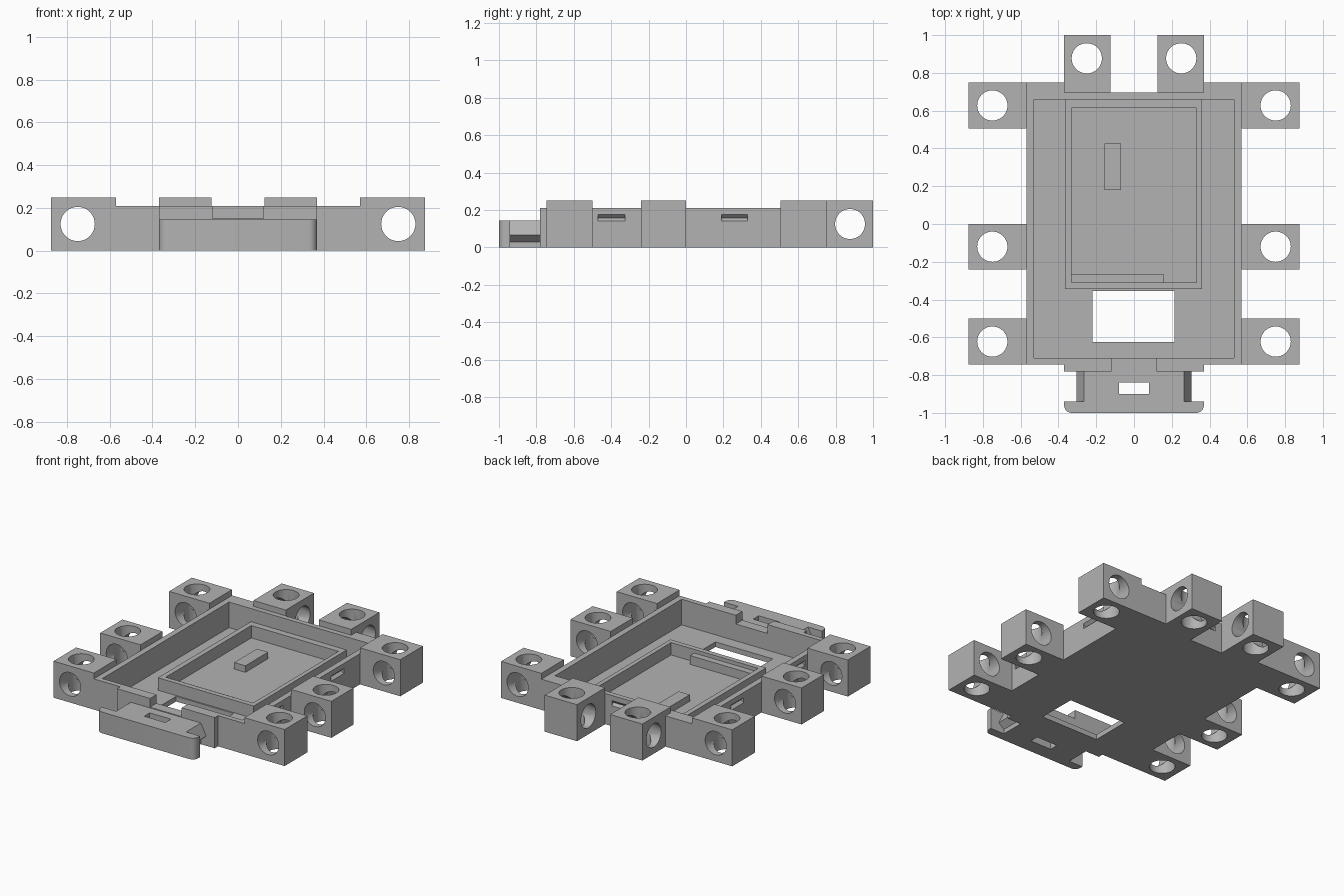
import bpy
import bmesh
import math

start_cube = bpy.data.objects.get("Cube")
if start_cube:
    bpy.data.objects.remove(start_cube, do_unlink=True)

grey = bpy.data.materials.new("plain grey")
grey.use_nodes = True
grey.diffuse_color = (0.45, 0.45, 0.45, 1)
grey.node_tree.nodes["Principled BSDF"].inputs["Base Color"].default_value = (0.45, 0.45, 0.45, 1)

parts = []


def prism(name, points, lo, hi, axis="z", cutter=False):
    """Extrude a 2D profile along an axis."""
    place = {"x": lambda a, b, t: (t, a, b),
             "y": lambda a, b, t: (a, t, b),
             "z": lambda a, b, t: (a, b, t)}[axis]
    bm = bmesh.new()
    low = [bm.verts.new(place(a, b, lo)) for a, b in points]
    high = [bm.verts.new(place(a, b, hi)) for a, b in points]
    bm.faces.new(low)
    bm.faces.new(high)
    n = len(points)
    for i in range(n):
        j = (i + 1) % n
        bm.faces.new((low[i], low[j], high[j], high[i]))
    bmesh.ops.recalc_face_normals(bm, faces=bm.faces)
    mesh = bpy.data.meshes.new(name)
    bm.to_mesh(mesh)
    bm.free()
    mesh.materials.append(grey)
    obj = bpy.data.objects.new(name, mesh)
    bpy.context.collection.objects.link(obj)
    if cutter:
        obj.hide_render = True
    else:
        parts.append(obj)
    return obj


def box(name, x0, x1, y0, y1, z0, z1, cutter=False):
    return prism(name, [(x0, y0), (x1, y0), (x1, y1), (x0, y1)], z0, z1, "z", cutter)


def bore(a, b, lo, hi, axis, radius=0.08, sides=48):
    ring = [(a + radius * math.cos(math.tau * i / sides),
             b + radius * math.sin(math.tau * i / sides)) for i in range(sides)]
    return prism("bore_cutter", ring, lo, hi, axis, True)


def cut(obj, cutters):
    """Subtract the cutters, bake the result and drop the cutters."""
    for c in cutters:
        mod = obj.modifiers.new("cut", "BOOLEAN")
        mod.operation = "DIFFERENCE"
        mod.solver = "EXACT"
        mod.object = c
    bpy.context.view_layer.update()
    graph = bpy.context.evaluated_depsgraph_get()
    baked = bpy.data.meshes.new_from_object(obj.evaluated_get(graph))
    obj.modifiers.clear()
    obj.data = baked
    for c in cutters:
        bpy.data.objects.remove(c, do_unlink=True)


FLOOR, RIM, LUG = 0.035, 0.21, 0.25

# Tray: shallow box with a recess in the back edge
outline = [(-0.57, -0.745), (0.57, -0.745), (0.57, 0.75), (0.37, 0.75),
           (0.37, 0.695), (-0.37, 0.695), (-0.37, 0.75), (-0.57, 0.75)]
tray = prism("tray", outline, 0, RIM)
tray_cutters = [
    box("cavity", -0.53, 0.53, -0.71, 0.66, FLOOR, 0.4, True),
    box("floor_window", -0.22, 0.215, -0.625, -0.355, -0.1, 0.1, True),
    box("front_notch", -0.12, 0.12, -0.8, -0.7, 0.15, 0.4, True),
]
# V grooves outside the side walls and the back wall
for s in (-1, 1):
    groove = [(s * 0.58, 0.14), (s * 0.57, 0.14), (s * 0.55, 0.156),
              (s * 0.57, 0.175), (s * 0.58, 0.175)]
    for y0, y1 in ((-0.47, -0.325), (0.19, 0.33)):
        tray_cutters.append(prism("side_groove", groove, y0, y1, "y", True))
back_groove = [(0.705, 0.14), (0.695, 0.14), (0.678, 0.156), (0.695, 0.175), (0.705, 0.175)]
tray_cutters.append(prism("back_groove", back_groove, -0.075, 0.075, "x", True))
cut(tray, tray_cutters)

# Inner frame with its ledge and rest block
frame = box("inner_frame", -0.365, 0.36, -0.345, 0.66, FLOOR, 0.12)
cut(frame, [box("frame_opening", -0.33, 0.33, -0.31, 0.615, 0, 0.3, True)])
box("frame_ledge", -0.33, 0.155, -0.31, -0.265, FLOOR, 0.095)
box("rest_block", -0.155, -0.07, 0.18, 0.425, FLOOR, 0.08)

# Mounting lugs, each with two crossing bores
for side, s in (("right", -1), ("left", 1)):
    for row, y0, y1 in (("front", -0.745, -0.5), ("middle", -0.24, 0), ("rear", 0.505, 0.75)):
        xs = sorted((s * 0.57, s * 0.875))
        lug = box(f"{row}_{side}_lug", *xs, y0, y1, 0, LUG)
        mid = (y0 + y1) / 2
        cut(lug, [bore(s * 0.75, mid, -0.1, 0.4, "z"),
                  bore(s * 0.75, 0.125, y0 - 0.1, y1 + 0.1, "y")])
    xs = sorted((s * 0.125, s * 0.37))
    lug = box(f"back_{side}_lug", *xs, 0.695, 1, 0, LUG)
    cut(lug, [bore(s * 0.25, 0.877, -0.1, 0.4, "z"),
              bore(0.877, 0.125, xs[0] - 0.1, xs[1] + 0.1, "x")])

# Pad on the front wall, lowered in the middle
pad = [(-0.37, 0), (0.37, 0), (0.37, RIM), (0.12, RIM),
       (0.12, 0.15), (-0.12, 0.15), (-0.12, RIM), (-0.37, RIM)]
prism("front_pad", pad, -0.78, -0.745, "y")

# Latch: neck, rounded front plate and snap ridges
neck = box("latch_neck", -0.265, 0.265, -0.94, -0.78, 0, 0.145)
cut(neck, [box("latch_slot", -0.08, 0.08, -0.9, -0.84, -0.1, 0.3, True)])
plate = [(0.37, -0.94), (-0.37, -0.94)]
for cx, begin in ((-0.33, 180), (0.33, 270)):
    for step in range(7):
        a = math.radians(begin + 15 * step)
        plate.append((cx + 0.04 * math.cos(a), -0.96 + 0.04 * math.sin(a)))
prism("latch_plate", plate, 0, 0.145)
for side, s in (("right", -1), ("left", 1)):
    ridge = [(s * 0.265, 0.03), (s * 0.305, 0.065), (s * 0.265, 0.145)]
    prism(f"{side}_snap_ridge", ridge, -0.94, -0.78, "y")

# Smooth the bores and keep the edges crisp
bpy.ops.object.select_all(action="DESELECT")
for obj in parts:
    obj.select_set(True)
bpy.context.view_layer.objects.active = tray
bpy.ops.object.shade_smooth_by_angle(angle=math.radians(30))
